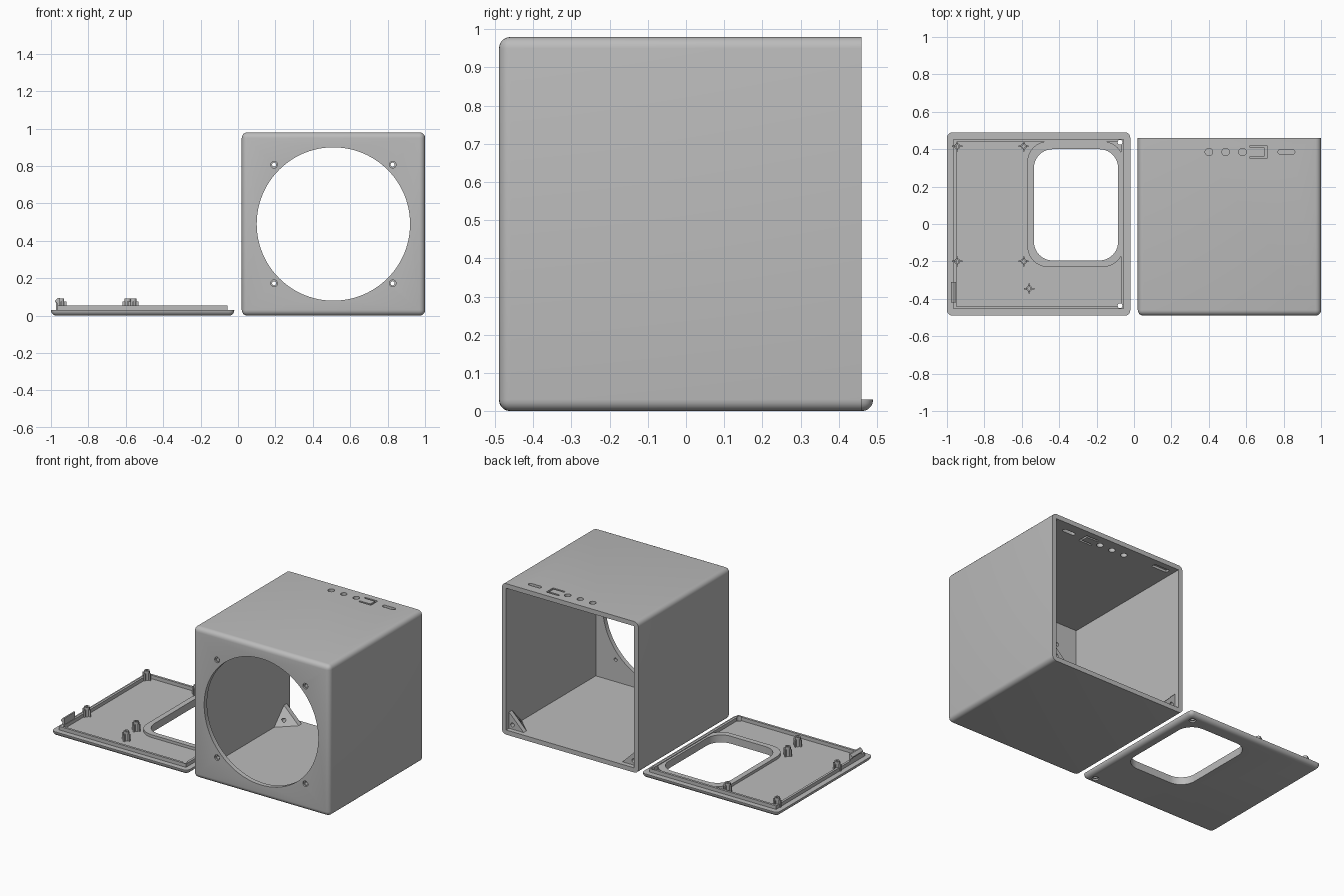
import bpy, bmesh, math
from mathutils import Matrix, Vector

if "Cube" in bpy.data.objects:
    bpy.data.objects.remove(bpy.data.objects["Cube"], do_unlink=True)

grey = bpy.data.materials.new("plain grey")
grey.use_nodes = True
COLOUR = (0.5, 0.5, 0.5, 1)
grey.diffuse_color = COLOUR
grey.node_tree.nodes["Principled BSDF"].inputs["Base Color"].default_value = COLOUR


def finish(bm, name):
    bmesh.ops.recalc_face_normals(bm, faces=bm.faces)
    mesh = bpy.data.meshes.new(name)
    bm.to_mesh(mesh)
    bm.free()
    mesh.materials.append(grey)
    obj = bpy.data.objects.new(name, mesh)
    bpy.context.collection.objects.link(obj)
    return obj


def box(name, lo, hi, radius=0, keep=None, segments=5):
    """Box between two corners; edges for which keep(midpoint, direction) holds are rounded."""
    lo, hi = Vector(lo), Vector(hi)
    bm = bmesh.new()
    bmesh.ops.create_cube(bm, size=1)
    for v in bm.verts:
        v.co = Vector((lo[i] + (v.co[i] + 0.5) * (hi[i] - lo[i]) for i in range(3)))
    if radius:
        edges = [e for e in bm.edges if keep((e.verts[0].co + e.verts[1].co) / 2,
                                             e.verts[0].co - e.verts[1].co)]
        bmesh.ops.bevel(bm, geom=edges, offset=radius, segments=segments,
                        affect='EDGES', profile=0.5)
    return finish(bm, name)


def upright(mid, d):
    return abs(d.z) > 1e-4


def cylinder(name, centre, r1, r2, depth, axis='Z', sides=32):
    bm = bmesh.new()
    bmesh.ops.create_cone(bm, cap_ends=True, segments=sides, radius1=r1, radius2=r2, depth=depth)
    turn = Matrix.Rotation(math.pi / 2, 4, 'X') if axis == 'Y' else Matrix.Identity(4)
    bm.transform(Matrix.Translation(centre) @ turn)
    return finish(bm, name)


def prism(name, points, offset):
    """Extrude a flat polygon along an offset."""
    bm = bmesh.new()
    face = bm.faces.new([bm.verts.new(p) for p in points])
    out = bmesh.ops.extrude_face_region(bm, geom=[face])
    verts = [v for v in out["geom"] if isinstance(v, bmesh.types.BMVert)]
    bmesh.ops.translate(bm, verts=verts, vec=offset)
    return finish(bm, name)


def combine(target, *others, operation='DIFFERENCE'):
    for other in others:
        mod = target.modifiers.new("bool", 'BOOLEAN')
        mod.operation, mod.solver, mod.object = operation, 'EXACT', other
        with bpy.context.temp_override(object=target, active_object=target):
            bpy.ops.object.modifier_apply(modifier=mod.name)
        bpy.data.objects.remove(other, do_unlink=True)


# Housing: rounded shell open at the back
CX, CZ, W = 0.51, 0.49, 0.03
housing = box("housing", (0.02, -0.49, 0), (1, 0.46, 0.98), 0.03,
              lambda m, d: m.y < 0.45)
combine(housing, box("cavity", (0.02 + W, -0.49 + W, W), (1 - W, 0.6, 0.98 - W)))

# Front opening and countersunk screw holes
combine(housing, cylinder("opening", (CX, -0.47, CZ), 0.41, 0.41, 0.1, 'Y', 96))
for sx in (-1, 1):
    for sz in (-1, 1):
        x, z = CX + sx * 0.317, CZ + sz * 0.317
        combine(housing,
                cylinder("screw", (x, -0.47, z), 0.011, 0.011, 0.1, 'Y', 24),
                cylinder("sink", (x, -0.49, z), 0.018, 0.018, 0.02, 'Y', 24))

# Ports and flexible button in the top wall
PY = 0.385
for x in (0.4, 0.49, 0.58):
    combine(housing, cylinder("port", (x, PY, 0.96), 0.02, 0.02, 0.1))
combine(housing,
        box("slot", (0.77, PY - 0.013, 0.9), (0.86, PY + 0.013, 1), 0.0125, upright),
        box("u_side", (0.697, 0.35, 0.9), (0.71, 0.42, 1)),
        box("u_low", (0.62, 0.35, 0.9), (0.705, 0.362, 1)),
        box("u_high", (0.62, 0.408, 0.9), (0.705, 0.42, 1)),
        box("latch_recess", (0.085, 0.39, 0.94), (0.195, 0.42, 0.965)))

# Tapered screw gussets in the lower back corners
for side, sx in (("left", 1), ("right", -1)):
    x = CX + sx * 0.465
    bm = bmesh.new()
    rear = [bm.verts.new(p) for p in ((x, 0.43, 0.025), (x - sx * 0.115, 0.43, 0.025),
                                      (x, 0.43, 0.14))]
    front = [bm.verts.new(p) for p in ((x, 0.4, 0.025), (x - sx * 0.115, 0.4, 0.025),
                                       (x, 0.4, 0.14))]
    tip = bm.verts.new((x, 0.29, 0.025))
    bm.faces.new(rear)
    for i in range(3):
        j = (i + 1) % 3
        bm.faces.new((rear[i], rear[j], front[j], front[i]))
        bm.faces.new((front[i], front[j], tip))
    gusset = finish(bm, side + "_screw_gusset")
    combine(gusset, cylinder("hole", (CX + sx * 0.435, 0.4, 0.058), 0.013, 0.013, 0.1, 'Y', 20))

# Lid: plate with rounded underside and fitted rim
LX, T, TOP = -0.51, 0.03, 0.053
lid = box("lid", (-1, -0.49, 0), (-0.02, 0.49, T), 0.029,
          lambda m, d: upright(m, d) or m.z < 0.01)
rim = box("lid_rim", (LX - 0.455, -0.455, T - 0.01), (LX + 0.455, 0.455, TOP))
combine(rim, box("inside", (LX - 0.44, -0.44, 0), (LX + 0.44, 0.44, 0.1)))
combine(lid, rim, operation='UNION')

# Raised surround and window
combine(lid, box("surround", (-0.57, -0.23, 0.01), (-0.0565, 0.442, TOP - 0.005), 0.11, upright, 10),
        operation='UNION')
combine(lid, box("window", (-0.535, -0.195, -0.1), (-0.085, 0.4, 0.2), 0.1, upright, 10))
for y in (-0.437, 0.437):
    combine(lid, cylinder("screw", (-0.075, y, 0.02), 0.013, 0.013, 0.2, sides=24),
            cylinder("sink", (-0.075, y, 0), 0.02, 0.02, 0.02, sides=24))

# Ribbed standoffs
posts = [(-0.945, 0.415), (-0.59, 0.415), (-0.945, -0.2), (-0.59, -0.2), (-0.56, -0.345)]
standoffs = []
for i, (x, y) in enumerate(posts):
    post = cylinder(f"standoff_{i + 1}", (x, y, 0.058), 0.016, 0.016, 0.066, sides=24)
    for a, b in ((0.027, 0.004), (0.004, 0.027)):
        combine(post, box("rib", (x - a, y - b, 0.025), (x + a, y + b, 0.075)), operation='UNION')
    combine(post, cylinder("bore", (x, y, 0.08), 0.008, 0.008, 0.08, sides=16))

# Hooked latch on the lid edge
prism("latch", [(-0.953, -0.42, 0.028), (-0.953, -0.42, 0.095), (-0.963, -0.42, 0.095),
                (-0.978, -0.42, 0.08), (-0.978, -0.42, 0.073), (-0.965, -0.42, 0.065),
                (-0.965, -0.42, 0.028)], (0, 0.11, 0))

# Smooth curved faces, keep edges crisp
for obj in bpy.context.scene.objects:
    if obj.type == 'MESH' and obj.data.materials and obj.data.materials[0] == grey:
        bpy.ops.object.select_all(action='DESELECT')
        obj.select_set(True)
        bpy.context.view_layer.objects.active = obj
        bpy.ops.object.shade_smooth_by_angle(angle=math.radians(30))
